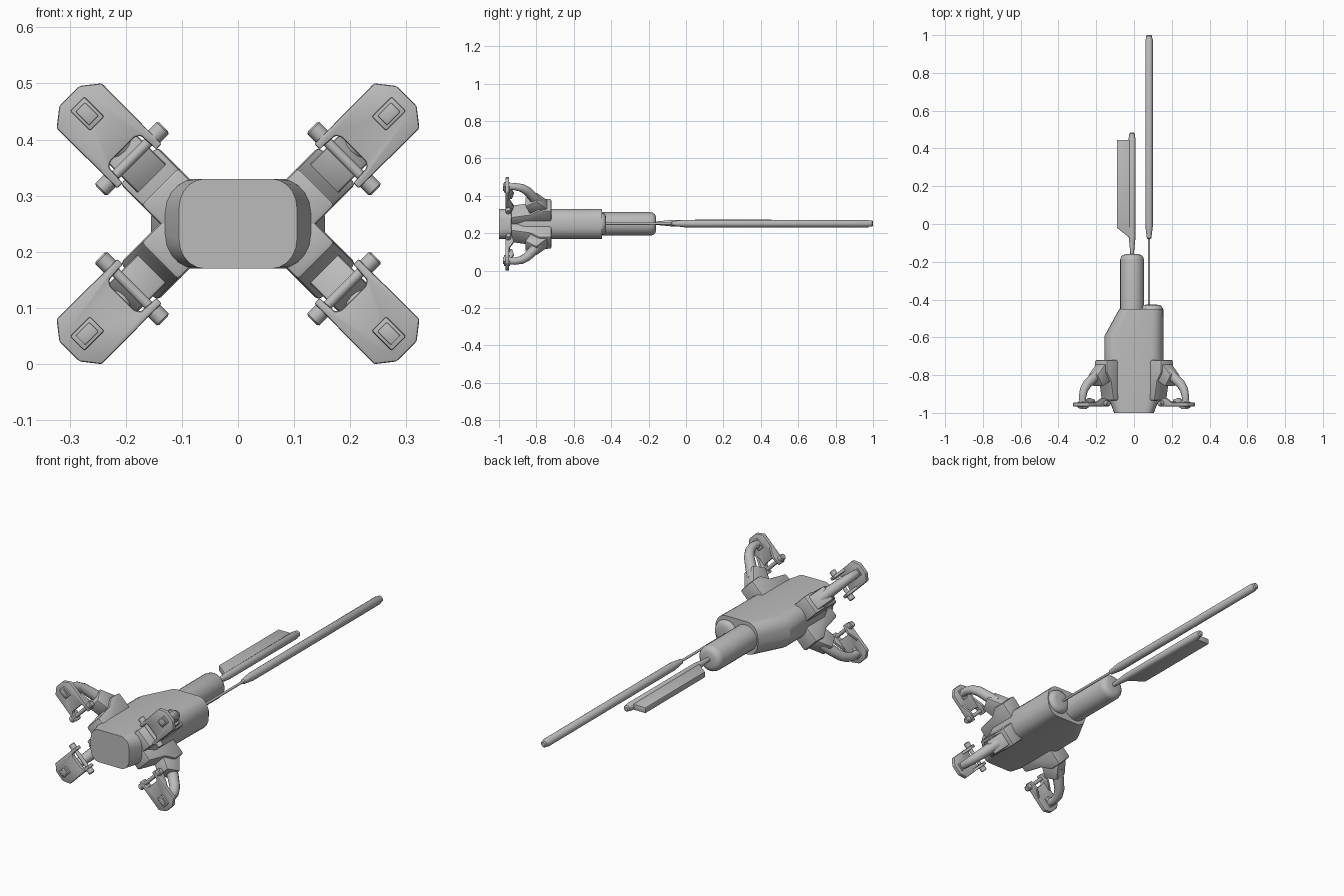
import bpy, bmesh, math
from mathutils import Vector

if "Cube" in bpy.data.objects:
    bpy.data.objects.remove(bpy.data.objects["Cube"])

S = math.sqrt(0.5)
CZ = 0.25
grey = bpy.data.materials.new("hull_grey")
grey.diffuse_color = (0.5, 0.5, 0.5, 1)
grey.use_nodes = True
grey.node_tree.nodes["Principled BSDF"].inputs["Base Color"].default_value = grey.diffuse_color


def loft(name, rings, bevel=0.0, angle=35):
    """Skin a list of matching closed rings and cap both ends."""
    bm = bmesh.new()
    vs = [[bm.verts.new(p) for p in r] for r in rings]
    n = len(vs[0])
    for a, b in zip(vs, vs[1:]):
        for i in range(n):
            j = (i + 1) % n
            bm.faces.new((a[i], a[j], b[j], b[i]))
    bm.faces.new(vs[0])
    bm.faces.new(vs[-1])
    bmesh.ops.recalc_face_normals(bm, faces=bm.faces)
    me = bpy.data.meshes.new(name)
    bm.to_mesh(me)
    bm.free()
    me.materials.append(grey)
    ob = bpy.data.objects.new(name, me)
    bpy.context.collection.objects.link(ob)
    bpy.context.view_layer.objects.active = ob
    for o in bpy.context.selected_objects:
        o.select_set(False)
    ob.select_set(True)
    if bevel:
        m = ob.modifiers.new("bevel", "BEVEL")
        m.width = bevel
        m.segments = 2
        m.limit_method = "ANGLE"
        bpy.ops.object.modifier_apply(modifier="bevel")
    bpy.ops.object.shade_smooth_by_angle(angle=math.radians(angle))
    return ob


def lathe(name, x, z, profile, n=20):
    """Round part along y from (y, radius) pairs."""
    rings = [[Vector((x + r * math.cos(2 * math.pi * i / n), y,
                      z + r * math.sin(2 * math.pi * i / n))) for i in range(n)]
             for y, r in profile]
    return loft(name, rings)


def hull_ring(y, x0, x1, h, rx, rz, k=5):
    """Rounded rectangle section between x0 and x1, half height h."""
    pts = []
    for q, (sx, sz) in enumerate(((1, 1), (-1, 1), (-1, -1), (1, -1))):
        for i in range(k + 1):
            a = math.pi / 2 * (q + i / k)
            cx = x1 - rx if sx > 0 else x0 + rx
            pts.append(Vector((cx + rx * math.cos(a), y,
                               CZ + sz * (h - rz) + rz * math.sin(a))))
    return pts


# Main hull: tapered nose, straight middle, one-sided tail taper
loft("main_hull", [
    hull_ring(-1.0, -0.105, 0.105, 0.08, 0.045, 0.052),
    hull_ring(-0.94, -0.128, 0.128, 0.08, 0.055, 0.06),
    hull_ring(-0.86, -0.155, 0.155, 0.08, 0.062, 0.068),
    hull_ring(-0.59, -0.155, 0.155, 0.08, 0.062, 0.068),
    hull_ring(-0.45, -0.078, 0.155, 0.08, 0.055, 0.068)], angle=28)

# Rear cylinder and side dome
lathe("rear_cylinder", -0.01, CZ,
      [(-0.55, 0.063), (-0.19, 0.063), (-0.175, 0.059), (-0.165, 0.05), (-0.16, 0.035)], 28)
lathe("rear_dome", 0.093, CZ,
      [(-0.5, 0.06), (-0.45, 0.06), (-0.437, 0.055), (-0.43, 0.046), (-0.427, 0.03)], 24)

# Long rod on its thin stem
lathe("long_rod", 0.08, CZ + 0.002,
      [(-0.44, 0.006), (-0.08, 0.006), (-0.075, 0.012), (-0.01, 0.02), (0.975, 0.02),
       (0.98, 0.017), (0.995, 0.016), (1.0, 0.011)], 16)

# Short rod with a flat blade on one side
lathe("short_rod", -0.01, CZ + 0.004,
      [(-0.17, 0.01), (-0.15, 0.01), (-0.07, 0.018), (0.455, 0.019),
       (0.46, 0.016), (0.478, 0.015), (0.484, 0.01)], 16)
blade = [(-0.015, -0.08), (-0.03, -0.068), (-0.09, -0.02), (-0.09, 0.445), (-0.015, 0.445)]
loft("blade", [[Vector((x, y, z)) for x, y in blade]
               for z in (CZ - 0.011, CZ + 0.017)], 0.003)


def arm(sx, sz, tag):
    """Diagonal grappling arm; u runs outward, v sideways, y along the hull."""
    def P(u, v, y):
        return Vector((sx * (0.073 + (u - v) * S), y, CZ + sz * (u + v) * S))

    def side_prism(name, prof, v0, v1, bevel):
        loft(name + tag, [[P(u, v, y) for u, y in prof] for v in (v0, v1)], bevel)

    def face_prism(name, prof, y0, y1, bevel):
        loft(name + tag, [[P(u, v, y) for u, v in prof] for y in (y0, y1)], bevel)

    # Wedge mount on the hull
    side_prism("arm_mount", [(0.02, -0.72), (0.145, -0.72), (0.147, -0.785),
                             (0.115, -0.83), (0.095, -0.935), (0.02, -0.935)],
               -0.047, 0.047, 0.008)
    # Square upper link leaning forward
    side_prism("upper_link", [(0.145, -0.74), (0.205, -0.80), (0.167, -0.86), (0.10, -0.83)],
               -0.036, 0.036, 0.006)
    # Curved strut down to the foot plate
    path = [(0.16, -0.79), (0.21, -0.822), (0.25, -0.85), (0.273, -0.88), (0.282, -0.915),
            (0.28, -0.95)]
    rings = []
    for i, (u, y) in enumerate(path):
        a, b = path[max(i - 1, 0)], path[min(i + 1, len(path) - 1)]
        d = Vector((b[0] - a[0], b[1] - a[1])).normalized()
        w = 0.028 - 0.002 * i
        ring = []
        for k in range(12):
            t = 2 * math.pi * k / 12
            o = w * math.cos(t)
            ring.append(P(u - d.y * o, w * math.sin(t), y + d.x * o))
        rings.append(ring)
    loft("strut" + tag, rings, angle=40)
    # Notched foot plate with a clipped outer end
    half = [(0.188, 0.03), (0.182, 0.04), (0.15, 0.042), (0.15, 0.056), (0.297, 0.057),
            (0.322, 0.025)]
    outline = half + [(u, -v) for u, v in reversed(half)]
    face_prism("foot_plate", outline, -0.966, -0.946, 0.004)
    # Raised pad on the front of the plate
    pad = [(0.252, -0.018), (0.302, -0.018), (0.302, 0.018), (0.252, 0.018)]
    face_prism("foot_pad", pad, -0.974, -0.94, 0.003)
    inset = [(0.26, -0.012), (0.294, -0.012), (0.294, 0.012), (0.26, 0.012)]
    face_prism("pad_button", inset, -0.979, -0.97, 0.002)
    # Hinge ears, stays and the cross pin
    for s, e in ((-1, "_a"), (1, "_b")):
        a, b = sorted((s * 0.042, s * 0.056))
        side_prism("hinge_ear" + e, [(0.145, -0.966), (0.185, -0.966), (0.235, -0.945),
                                     (0.185, -0.92), (0.145, -0.93)], a, b, 0.003)
    pin = [(-0.08, 0.011), (-0.077, 0.015), (-0.048, 0.015), (-0.048, 0.009),
           (0.048, 0.009), (0.048, 0.015), (0.077, 0.015), (0.08, 0.011)]
    loft("hinge_pin" + tag,
         [[P(0.164 + r * math.cos(math.pi * k / 6), v, -0.95 + r * math.sin(math.pi * k / 6))
           for k in range(12)] for v, r in pin])


for sx, xn in ((1, "right"), (-1, "left")):
    for sz, zn in ((1, "upper"), (-1, "lower")):
        arm(sx, sz, "_" + zn + "_" + xn)
